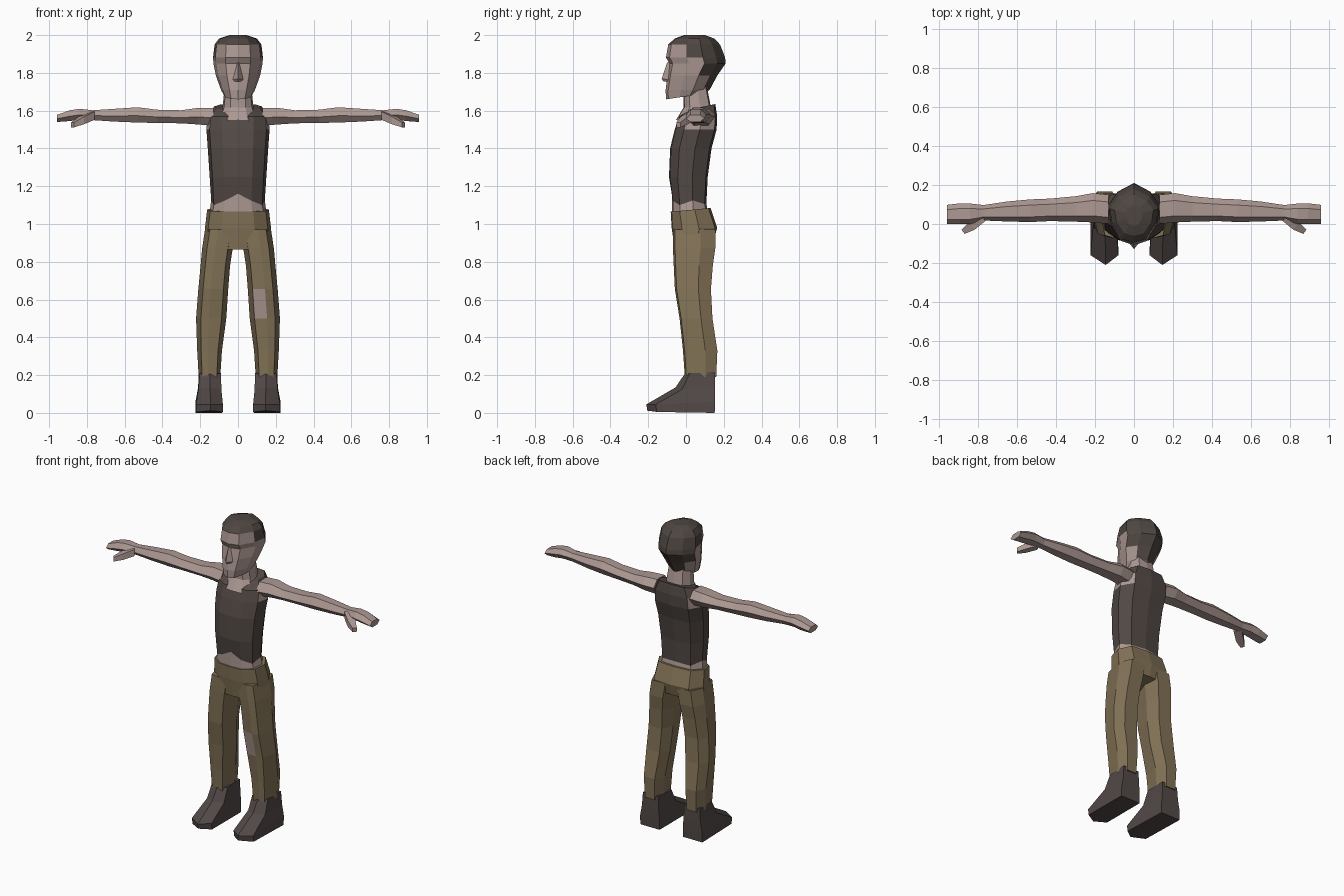
import bpy, bmesh
from mathutils import Vector


def srgb(r, g, b):
    return [((c / 255 + 0.055) / 1.055) ** 2.4 for c in (r, g, b)] + [1.0]


def material(name, rgb):
    m = bpy.data.materials.new(name)
    m.diffuse_color = srgb(*rgb)
    return m


SKIN = material("skin", (172, 152, 146))
SHIRT = material("dark shirt", (82, 73, 69))
TROUSERS = material("olive trousers", (131, 115, 87))
HAIR = material("dark hair", (78, 70, 65))
SHOES = material("shoe leather", (82, 73, 71))


def loft(name, rings, mats, rule=None):
    """Skin a list of equal-length point rings, cap both ends, colour by rule."""
    bm = bmesh.new()
    loops = [[bm.verts.new(p) for p in ring] for ring in rings]
    n = len(loops[0])
    for a, b in zip(loops, loops[1:]):
        for i in range(n):
            j = (i + 1) % n
            bm.faces.new((a[i], a[j], b[j], b[i]))
    bm.faces.new(loops[0])
    bm.faces.new(loops[-1])
    bmesh.ops.recalc_face_normals(bm, faces=bm.faces[:])
    if rule:
        for f in bm.faces:
            f.material_index = rule(f.calc_center_median())
    mesh = bpy.data.meshes.new(name)
    bm.to_mesh(mesh)
    bm.free()
    for m in mats:
        mesh.materials.append(m)
    obj = bpy.data.objects.new(name, mesh)
    bpy.context.collection.objects.link(obj)
    return obj


def full(half):
    """Complete a half outline whose first and last points lie on the axis."""
    return half + [(-x, y) for x, y in reversed(half[1:-1])]


def section(pattern, x0, x1, y0, y1, z, tilt=0, s=1):
    """Fit a unit outline into a box at height z; tilt raises the back."""
    cx, hx, cy, hy = (x0 + x1) / 2, (x1 - x0) / 2, (y0 + y1) / 2, (y1 - y0) / 2
    return [Vector((s * (cx + hx * u), cy + hy * v, z + tilt * v)) for u, v in pattern]


BODY = full([(0, -1), (.5, -.95), (.9, -.55), (1, .2), (.72, .9), (0, 1)])
SKULL = full([(0, -1), (.5, -.88), (.9, -.3), (1, .25), (.65, .7), (0, 1)])
LEG = [(-.68, -.95), (.15, -1), (.68, -.9), (1, .3), (.6, 1), (-.6, 1), (-1, .25)]
ARM = [(-1, -.1), (-.55, 1), (.5, 1), (1, .1), (.55, -1), (-.5, -1)]

# torso: bare waist, ragged hem, sleeveless shirt, bare armpits
torso = [section(BODY, -w, w, y0, y1, z, t) for w, y0, y1, z, t in [
    (.152, -.074, .118, 1.05, 0), (.142, -.074, .108, 1.115, 0),
    (.15, -.09, .115, 1.25, 0), (.16, -.084, .135, 1.4, 0),
    (.167, -.06, .162, 1.5, 0), (.162, -.037, .165, 1.57, 0),
    (.125, .015, .155, 1.62, .015)]]
hem = [.045, .008, -.015, .01, -.01, -.005]
for i, p in enumerate(torso[1]):
    p.z += hem[min(i, 10 - i)]


def torso_rule(c):
    if c.z < 1.11:
        return 1
    return 1 if 1.5 < c.z < 1.57 and abs(c.x) > .135 else 0


loft("torso", torso, [SHIRT, SKIN], torso_rule)

# neck flaring into the open collar
loft("neck", [section(BODY, -w, w, y0, y1, z) for w, y0, y1, z in [
    (.10, -.053, .12, 1.55), (.082, -.012, .132, 1.618),
    (.07, -.012, .11, 1.73)]], [SKIN])

# head with hair cap coloured by position
def hair_rule(c):
    side = abs(c.x) > .105 and c.z > 1.885 and c.y > -.05
    return 1 if c.z > 1.96 or (c.y > .11 and c.z > 1.7) or side else 0


loft("head", [section(SKULL, -w, w, y0, y1, z, t) for w, y0, y1, z, t in [
    (.073, -.106, .095, 1.675, .015), (.09, -.108, .125, 1.71, 0),
    (.117, -.098, .165, 1.785, 0), (.13, -.088, .21, 1.85, 0),
    (.132, -.106, .207, 1.882, 0), (.124, -.094, .18, 1.95, 0),
    (.1, -.06, .15, 1.982, 0), (.045, -.01, .10, 2.0, 0)]],
    [SKIN, HAIR], hair_rule)

# nose wedge
loft("nose", [
    [(-.008, -.08, 1.855), (0, -.1, 1.855), (.008, -.08, 1.855)],
    [(-.03, -.09, 1.765), (0, -.129, 1.768), (.03, -.09, 1.765)],
    [(-.022, -.09, 1.755), (0, -.118, 1.755), (.022, -.09, 1.755)]], [SKIN])

# trouser seat
loft("trouser_seat", [section(BODY, -w, w, y0, y1, z, t) for w, y0, y1, z, t in [
    (.163, -.081, .13, 1.075, .01), (.175, -.076, .165, .98, 0),
    (.18, -.06, .145, .885, .02)]], [TROUSERS])


def knee_rule(c):
    return 1 if .5 < c.z < .66 and 0 < c.x < .135 and c.y < -.02 else 0


# limbs, built once per side
for s, side in ((1, "left"), (-1, "right")):
    # trouser leg; the left knee is torn open
    loft(side + "_trouser_leg", [section(LEG, *box, s=s) for box in [
        (.01, .175, -.07, .155, .97), (.028, .19, -.069, .155, .87),
        (.042, .198, -.065, .142, .78), (.052, .21, -.059, .132, .655),
        (.062, .222, -.034, .14, .5), (.085, .216, -.016, .166, .33),
        (.094, .208, -.006, .16, .19)]], [TROUSERS, SKIN], knee_rule)

    # shoe: toe, outer front, outer heel, inner heel, inner front
    shoe = [
        [(.145, -.205, .012), (.222, -.155, .005), (.225, .152, 0), (.085, .152, 0), (.08, -.155, .005)],
        [(.145, -.21, .045), (.222, -.16, .045), (.225, .154, .06), (.085, .154, .06), (.08, -.16, .045)],
        [(.148, -.055, .135), (.21, -.02, .125), (.212, .154, .13), (.09, .154, .13), (.088, -.02, .125)],
        [(.148, -.008, .205), (.203, .02, .21), (.206, .152, .215), (.093, .152, .215), (.09, .02, .21)]]
    loft(side + "_shoe", [[(s * x, y, z) for x, y, z in r] for r in shoe], [SHOES])

    # arm and flat hand
    arm = []
    for x, y0, y1, z0, z1 in [
            (.13, .0, .15, 1.52, 1.615), (.21, .008, .158, 1.527, 1.615),
            (.3, .012, .142, 1.533, 1.602), (.43, .015, .13, 1.535, 1.605),
            (.53, .01, .126, 1.537, 1.618), (.65, .013, .115, 1.542, 1.61),
            (.77, .018, .097, 1.55, 1.602), (.84, .0, .105, 1.552, 1.61),
            (.89, .0, .106, 1.545, 1.602), (.958, .0, .098, 1.54, 1.578)]:
        arm.append([(s * x, (y0 + y1) / 2 + u * (y1 - y0) / 2,
                     (z0 + z1) / 2 + v * (z1 - z0) / 2) for u, v in ARM])
    loft(side + "_arm", arm, [SKIN])

    # thumb
    thumb = []
    for x, y, z, w, h in [(.775, .035, 1.573, .024, .022), (.83, -.01, 1.548, .024, .02),
                          (.875, -.04, 1.525, .013, .013)]:
        thumb.append([(s * (x + a * w * .6), y + a * w * .8, z + b * h)
                      for a, b in ((-1, -1), (1, -1), (1, 1), (-1, 1))])
    loft(side + "_thumb", thumb, [SKIN])
